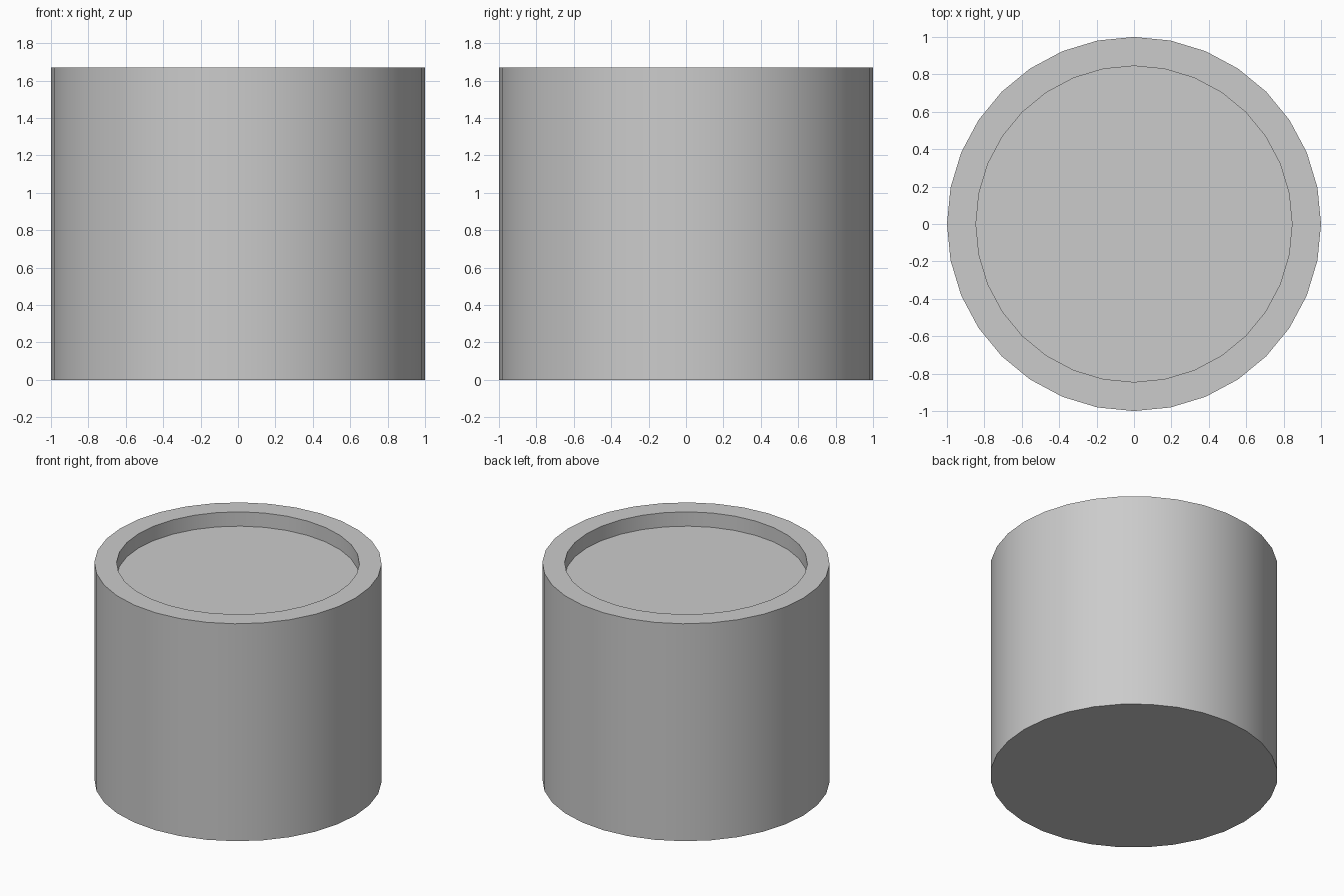
import bpy
import bmesh
import math

if "Cube" in bpy.data.objects:
    bpy.data.objects.remove(bpy.data.objects["Cube"])

SIDES = 32
# (radius, height) profile from bottom edge to the recessed top
PROFILE = [(1.0, 0.0), (1.0, 1.67), (0.845, 1.67), (0.845, 1.56)]


def add_ring(bm, radius, z):
    step = 2 * math.pi / SIDES
    return [bm.verts.new((radius * math.cos(i * step), radius * math.sin(i * step), z))
            for i in range(SIDES)]


# Drum body: outer wall, flat rim, recess wall, floor and base
bm = bmesh.new()
rings = [add_ring(bm, r, z) for r, z in PROFILE]
for low, high in zip(rings, rings[1:]):
    for i in range(SIDES):
        j = (i + 1) % SIDES
        bm.faces.new((low[i], low[j], high[j], high[i]))
bm.faces.new(rings[0][::-1])
bm.faces.new(rings[-1])
bmesh.ops.recalc_face_normals(bm, faces=bm.faces[:])

mesh = bpy.data.meshes.new("recessed_drum")
bm.to_mesh(mesh)
bm.free()
drum = bpy.data.objects.new("recessed_drum", mesh)
bpy.context.collection.objects.link(drum)

# Smooth round walls with crisp rim edges
bpy.context.view_layer.objects.active = drum
drum.select_set(True)
bpy.ops.object.shade_smooth_by_angle(angle=math.radians(30))
